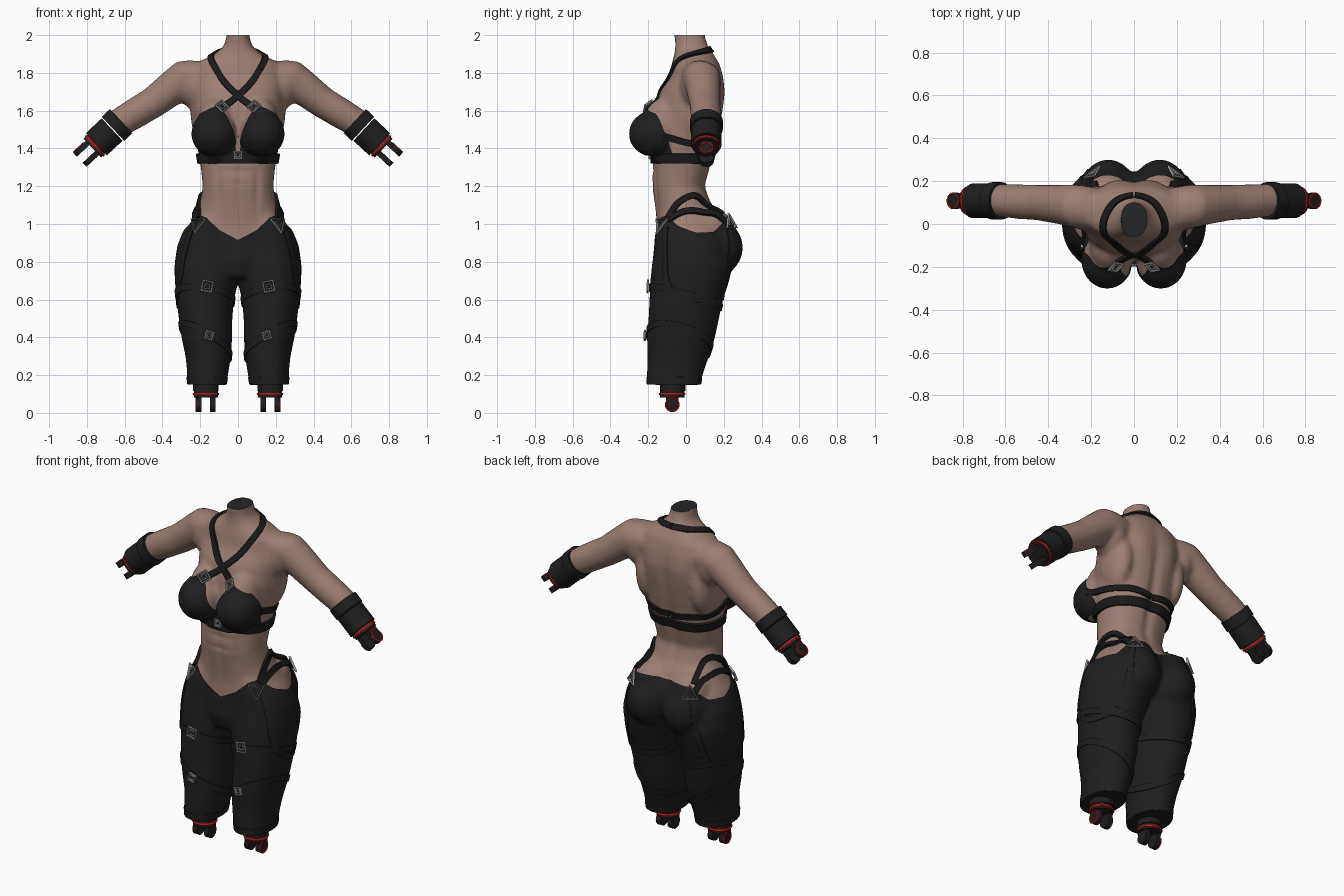
import bpy, bmesh, math
from mathutils import Vector, Matrix
from mathutils.bvhtree import BVHTree

if "Cube" in bpy.data.objects:
    bpy.data.objects.remove(bpy.data.objects["Cube"])


def material(name, r, g, b):
    m = bpy.data.materials.new(name)
    m.use_nodes = True
    m.diffuse_color = (r, g, b, 1)
    bsdf = m.node_tree.nodes["Principled BSDF"]
    bsdf.inputs["Base Color"].default_value = (r, g, b, 1)
    bsdf.inputs["Roughness"].default_value = 0.7
    return m


SKIN = material("skin", 0.33, 0.21, 0.17)
CLOTH = material("black cloth", 0.013, 0.013, 0.014)
STRAP = material("strap black", 0.010, 0.010, 0.011)
STEEL = material("steel", 0.42, 0.42, 0.4)
RED = material("red trim", 0.8, 0.015, 0.015)
CAP = material("neck cap", 0.018, 0.019, 0.022)


def finish(obj, mats, angle=40):
    for m in mats:
        obj.data.materials.append(m)
    bpy.ops.object.select_all(action="DESELECT")
    obj.select_set(True)
    bpy.context.view_layer.objects.active = obj
    bpy.ops.object.shade_smooth_by_angle(angle=math.radians(angle))
    return obj


def add_mesh(name, bm, mats, angle=40):
    me = bpy.data.meshes.new(name)
    bm.to_mesh(me)
    bm.free()
    obj = bpy.data.objects.new(name, me)
    bpy.context.collection.objects.link(obj)
    return finish(obj, mats, angle)


def loft(bm, rings, sides=40, power=2.25):
    """Closed skin through (centre, u, v) superellipse rings."""
    rows = []
    for c, u, v in rings:
        row = []
        for i in range(sides):
            a = math.tau * i / sides
            ca, sa = math.cos(a), math.sin(a)
            p = c + u * math.copysign(abs(ca) ** (2 / power), ca) + v * math.copysign(abs(sa) ** (2 / power), sa)
            row.append(bm.verts.new(p))
        rows.append(row)
    for a, b in zip(rows, rows[1:]):
        for i in range(sides):
            j = (i + 1) % sides
            bm.faces.new((a[i], a[j], b[j], b[i]))
    bm.faces.new(rows[0])
    bm.faces.new(rows[-1])


def level(z, cx, rx, y0, y1):
    return Vector((cx, (y0 + y1) / 2, z)), Vector((rx, 0, 0)), Vector((0, (y1 - y0) / 2, 0))


# Figure: torso, legs, arms, bust and seat fused into one smooth surface
torso = [(.72, .11, -.15, .1), (.8, .22, -.17, .17), (.9, .28, -.16, .2), (1, .255, -.155, .19),
         (1.06, .225, -.16, .17), (1.12, .2, -.168, .13), (1.2, .187, -.18, .102), (1.3, .197, -.177, .13),
         (1.4, .215, -.17, .155), (1.5, .225, -.165, .178), (1.6, .238, -.16, .195), (1.7, .24, -.14, .205),
         (1.78, .24, -.09, .198), (1.85, .22, -.075, .178), (1.885, .155, -.065, .155), (1.91, .11, -.06, .14),
         (1.945, .074, -.057, .115), (2, .06, -.062, .1), (2.06, .06, -.065, .1)]
leg = [(.1, .167, .09, -.197, .068), (.18, .163, .1, -.202, .076), (.22, .16, .103, -.2, .088), (.3, .157, .114, -.197, .115),
       (.4, .165, .127, -.2, .147), (.5, .172, .135, -.192, .168), (.6, .173, .145, -.187, .19),
       (.7, .166, .162, -.182, .222), (.78, .16, .17, -.174, .24), (.88, .153, .163, -.16, .215),
       (.96, .14, .145, -.155, .19), (1.04, .115, .115, -.14, .17)]
arm = [(.12, .06, 1.785, .09), (.2, .075, 1.785, .1), (.27, .082, 1.774, .102), (.34, .09, 1.727, .093),
       (.45, .1, 1.643, .083), (.55, .105, 1.583, .081), (.63, .11, 1.535, .077), (.66, .11, 1.51, .073)]
bulges = [((.125, -.165, 1.478), (.116, .132, .118)),
          ((.118, -.105, 1.555), (.09, .115, .115)),
          ((.12, .135, .875), (.13, .16, .155)),
          ((.12, .12, .98), (.115, .125, .11)),
          ((.04, .1, .91), (.11, .145, .15)),
          ((.18, .06, 1.6), (.072, .12, .18)),
          ((.235, .075, 1.735), (.085, .105, .125))]
bm = bmesh.new()
loft(bm, [level(z, 0, rx, a, b) for z, rx, a, b in torso])
for s in (1, -1):
    loft(bm, [level(z, s * cx, rx, a, b) for z, cx, rx, a, b in leg], power=2.1)
    across = Vector((s * .56, 0, .83))
    loft(bm, [(Vector((s * x, y, z)), Vector((0, r, 0)), across * r) for x, y, z, r in arm], power=2)
    for (x, y, z), size in bulges:
        shape = Matrix.Translation((s * x, y, z)) @ Matrix.Diagonal((*size, 1))
        bmesh.ops.create_uvsphere(bm, u_segments=32, v_segments=20, radius=1, matrix=shape)
bmesh.ops.recalc_face_normals(bm, faces=bm.faces)
source = add_mesh("figure_source", bm, [SKIN])
remesh = source.modifiers.new("fuse", "REMESH")
remesh.mode, remesh.voxel_size = "VOXEL", .012
soften = source.modifiers.new("soften", "SMOOTH")
soften.factor, soften.iterations = .5, 14
figure = bpy.data.meshes.new_from_object(source.evaluated_get(bpy.context.evaluated_depsgraph_get()))
bpy.data.objects.remove(source)


def bump(v, mid, width):
    return math.exp(-((v - mid) / width) ** 2)


# Soft muscle grooves along the spine, shoulder blades and abdomen
for v in figure.vertices:
    x, y, z = v.co
    if y > .05 and abs(x) < .22:
        v.co.y -= .016 * bump(x, 0, .03) * bump(z, 1.42, .3)
        v.co.y += .008 * bump(abs(x), .1, .05) * bump(z, 1.68, .1)
    elif y < -.1 and abs(x) < .2:
        v.co.y += .008 * bump(x, 0, .014) * bump(z, 1.2, .12)
        v.co.y += .008 * bump(abs(x), .1, .018) * bump(z, 1.18, .1)
        v.co.y += .005 * (bump(z, 1.21, .012) + bump(z, 1.28, .012)) * bump(x, 0, .08)
base = bmesh.new()
base.from_mesh(figure)
bmesh.ops.triangulate(base, faces=base.faces)
base.normal_update()
tree = BVHTree.FromBMesh(base)


def garment(name, rule, lift, mats):
    """Copy the figure where rule(co) < 0, trimmed along rule = 0 and pushed outward."""
    bm = base.copy()
    val = {v: rule(v.co) for v in bm.verts}
    push = {v: v.normal.copy() * lift for v in bm.verts}
    moved = {}
    for v, g in val.items():
        inner = [e.other_vert(v) for e in v.link_edges if val[e.other_vert(v)] < 0]
        if g >= 0 and inner:
            w = min(inner, key=lambda q: g / (g - val[q]))
            moved[v] = v.co.lerp(w.co, g / (g - val[w]))
    for v, co in moved.items():
        v.co = co
    for v in bm.verts:
        v.co += push[v]
    bmesh.ops.delete(bm, geom=[v for v in bm.verts if val[v] >= 0 and v not in moved], context="VERTS")
    bmesh.ops.delete(bm, geom=[f for f in bm.faces if all(v in moved for v in f.verts)], context="FACES")
    # Close the flat ends at neck and trouser hems
    rim = [e for e in bm.edges if e.is_boundary and (e.verts[0].co.z > 1.97 or e.verts[0].co.z < .18)]
    for f in bmesh.ops.holes_fill(bm, edges=rim, sides=0)["faces"]:
        f.material_index = len(mats) - 1
    return add_mesh(name, bm, mats, 60)


waist = [(0, .915), (28, .965), (45, 1.03), (58, 1.045), (75, .985), (95, .95), (115, .955), (136, 1.035), (152, 1.04), (180, 1.025)]


def waistline(co):
    a = math.degrees(math.atan2(abs(co.x), .03 - co.y))
    for (a0, z0), (a1, z1) in zip(waist, waist[1:]):
        if a <= a1:
            return z0 + (z1 - z0) * (a - a0) / (a1 - a0)
    return waist[-1][1]


def cup_rule(co):
    x, y, z = abs(co.x), co.y, co.z
    return max(1.37 - z, y + .18 - (1.64 - z) * .42, z - 1.63 + (x - .1) * .5, .012 + (z - 1.38) ** 2 * 1.5 - x)


garment("body", lambda c: max(waistline(c) - .04 - c.z, c.z - 2), 0, [SKIN, CAP])
garment("trousers", lambda c: max(c.z - waistline(c), .15 - c.z), .007, [CLOTH])
garment("bra_cups", cup_rule, .007, [CLOTH])


def spline(pts, closed, n=10):
    pts = [Vector(p) for p in pts]
    ext = [pts[-1]] + pts + pts[:2] if closed else [pts[0]] + pts + [pts[-1]]
    out = []
    for p, q, r, t in zip(ext, ext[1:], ext[2:], ext[3:]):
        for i in range(n):
            k = i / n
            out.append(q + (r - p) * k / 2 + (p * 2 - q * 5 + r * 4 - t) * k * k / 2 + (q * 3 - p - r * 3 + t) * k ** 3 / 2)
    return out if closed else out + [pts[-1]]


def strap(name, pts, width, lift=.004, closed=False, mat=STRAP):
    """Flat band that follows the figure's surface."""
    hits = [tree.find_nearest(p)[:2] for p in spline(pts, closed)]
    n = len(hits)
    near = lambda i: [j % n if closed else min(max(j, 0), n - 1) for j in (i - 2, i - 1, i, i + 1, i + 2)]
    pos = [sum((hits[j][0] for j in near(i)), Vector()) / 5 for i in range(n)]
    nor = [sum((hits[j][1] for j in near(i)), Vector()).normalized() for i in range(n)]
    bm, rows = bmesh.new(), []
    for i in range(n):
        along = pos[near(i)[3]] - pos[near(i)[1]]
        side = along.cross(nor[i]).normalized() * width / 2
        low, high = nor[i] * (lift - .008), nor[i] * (lift + .008)
        rows.append([bm.verts.new(pos[i] + o) for o in (low - side, high - side, high + side, low + side)])
    for a, b in zip(rows, rows[1:] + rows[:1] if closed else rows[1:]):
        for i in range(4):
            bm.faces.new((a[i], a[(i + 1) % 4], b[(i + 1) % 4], b[i]))
    if not closed:
        bm.faces.new(rows[0])
        bm.faces.new(rows[-1])
    bmesh.ops.recalc_face_normals(bm, faces=bm.faces)
    return add_mesh(name, bm, [mat])


def ring(name, loc, axis, radius, thick, mat, sides=32, roll=0.0):
    quat = Vector(axis).to_track_quat("Z", "Y")
    rot = (quat.to_matrix() @ Matrix.Rotation(roll, 3, "Z")).to_euler()
    bpy.ops.mesh.primitive_torus_add(location=loc, rotation=rot, major_radius=radius, minor_radius=thick,
                                     major_segments=sides, minor_segments=6)
    bpy.context.object.name = name
    return finish(bpy.context.object, [mat])


def buckle(name, hint, size, sides=4, tilt=0.0, lift=.021):
    p, n = tree.find_nearest(Vector(hint))[:2]
    roll = tilt + (math.pi / 4 if sides == 4 else -math.pi / 2)
    ring(name, p + n * lift, n, size, .0065, STEEL, sides, roll)
    ring(name + "_bar", p + n * lift, n, size * .5, .0045, STEEL, sides, roll)


def rod(name, a, b, radius, mat):
    a, b = Vector(a), Vector(b)
    bpy.ops.mesh.primitive_cylinder_add(vertices=32, radius=radius, depth=(b - a).length, location=(a + b) / 2,
                                        rotation=(b - a).to_track_quat("Z", "Y").to_euler())
    bpy.context.object.name = name
    return finish(bpy.context.object, [mat])


def fork(name, root, tip, axis, radius, base_radius):
    """Two rounded joint prongs below a red-ringed base."""
    root, tip, axis = Vector(root), Vector(tip), Vector(axis).normalized()
    d = (tip - root).normalized()
    rod(name + "_base", root - d * .03, root + d * .018, base_radius, CLOTH)
    ring(name + "_trim", root, d, base_radius, .007, RED)
    for k in (-1, 1):
        mid = tip + axis * .037 * k
        rod(name + "_disc", mid - axis * .015, mid + axis * .015, radius, CLOTH)
        bpy.ops.mesh.primitive_cube_add(size=1)
        slab = bpy.context.object
        slab.name = name + "_prong"
        frame = Matrix((axis, d.cross(axis), d)).transposed().to_4x4()
        reach = (tip - root).length
        slab.matrix_world = Matrix.Translation((root + tip) / 2 + axis * .037 * k) @ frame @ Matrix.Diagonal((.029, radius * 1.8, reach, 1))
        finish(slab, [CLOTH])
    ring(name + "_disc_trim", tip + axis * .052, axis, radius - .003, .004, RED)


# Chest band joining the cups at the back
loop = [math.tau * i / 16 for i in range(16)]
strap("chest_band", [(.21 * math.sin(a), -.02 - .17 * math.cos(a), 1.347) for a in loop], .052, .007, True)
buckle("chest_clasp", (0, -.2, 1.365), .026)

for s, tag in ((1, "left"), (-1, "right")):
    put = lambda pts: [(s * x, y, z) for x, y, z in pts]
    # Upper body straps
    strap(tag + "_neck_strap", put([(0, .13, 1.92), (.085, .105, 1.915), (.135, .04, 1.905), (.14, -.04, 1.865),
                                    (.09, -.11, 1.78), (0, -.17, 1.685), (-.09, -.22, 1.62)]), .034, .003)
    strap(tag + "_back_strap", put([(.22, -.13, 1.47), (.23, -.04, 1.44), (.21, .06, 1.42), (.12, .14, 1.415), (0, .16, 1.4)]), .034)
    buckle(tag + "_neck_buckle", (s * .08, -.21, 1.63), .036, 4, s * -.6, .014)
    # Hip straps and triangular clips
    strap(tag + "_hip_strap_upper", put([(.2, -.09, 1.02), (.2, -.04, 1.11), (.2, .04, 1.155), (.18, .11, 1.13), (.17, .18, 1.03)]), .032, .009)
    strap(tag + "_hip_strap_lower", put([(.21, -.09, 1.01), (.22, -.02, 1.06), (.23, .07, 1.075), (.2, .14, 1.05), (.18, .19, 1.0)]), .032, .009)
    buckle(tag + "_front_clip", (s * .215, -.135, 1), .052, 3, 0)
    buckle(tag + "_back_clip", (s * .18, .22, 1), .05, 3, math.pi)
    # Trouser straps
    strap(tag + "_front_hanging_strap", put([(.23, -.1, .98), (.28, -.11, .85), (.3, -.1, .7), (.31, -.04, .61),
                                             (.32, .04, .57), (.28, .13, .58), (.2, .19, .62)]), .034, .005, mat=CLOTH)
    strap(tag + "_back_hanging_strap", put([(.18, .21, .98), (.21, .23, .85), (.24, .21, .72), (.26, .17, .6)]), .034, .005, mat=CLOTH)
    strap(tag + "_thigh_strap", put([(.172 + .13 * math.cos(a), -.01 + .17 * math.sin(a), .615 - .05 * math.sin(a) + .02 * math.cos(a))
                                     for a in loop]), .034, .006, True, CLOTH)
    strap(tag + "_knee_strap", put([(.165 + .12 * math.cos(a), -.03 + .16 * math.sin(a), .38 + .085 * math.cos(a) - .045 * math.sin(a))
                                    for a in loop]), .034, .006, True, CLOTH)
    buckle(tag + "_thigh_buckle", (s * .163, -.2, .67), .038, 4, s * .2)
    buckle(tag + "_knee_buckle", (s * .153, -.21, .41), .028, 4, s * .3)
    # Rolled trouser hem and ankle joint
    strap(tag + "_hem", put([(.163 + .095 * math.cos(a), -.063 + .135 * math.sin(a), .172) for a in loop]), .035, .002, True, CLOTH)
    rod(tag + "_ankle", (s * .17, -.07, .2), (s * .17, -.07, .115), .068, CLOTH)
    fork(tag + "_ankle_joint", (s * .17, -.073, .1), (s * .17, -.073, .043), (s, 0, 0), .038, .064)
    # Wrist cuff and joint
    d = Vector((s * .73, 0, -.68)).normalized()
    c = Vector((s * .618, .108, 1.545))
    rod(tag + "_cuff_band", c, c + d * .06, .087, CLOTH)
    rod(tag + "_cuff", c + d * .066, c + d * .18, .081, CLOTH)
    fork(tag + "_wrist_joint", c + d * .192, c + d * .262, (s * .68, 0, .73), .038, .068)
base.free()
